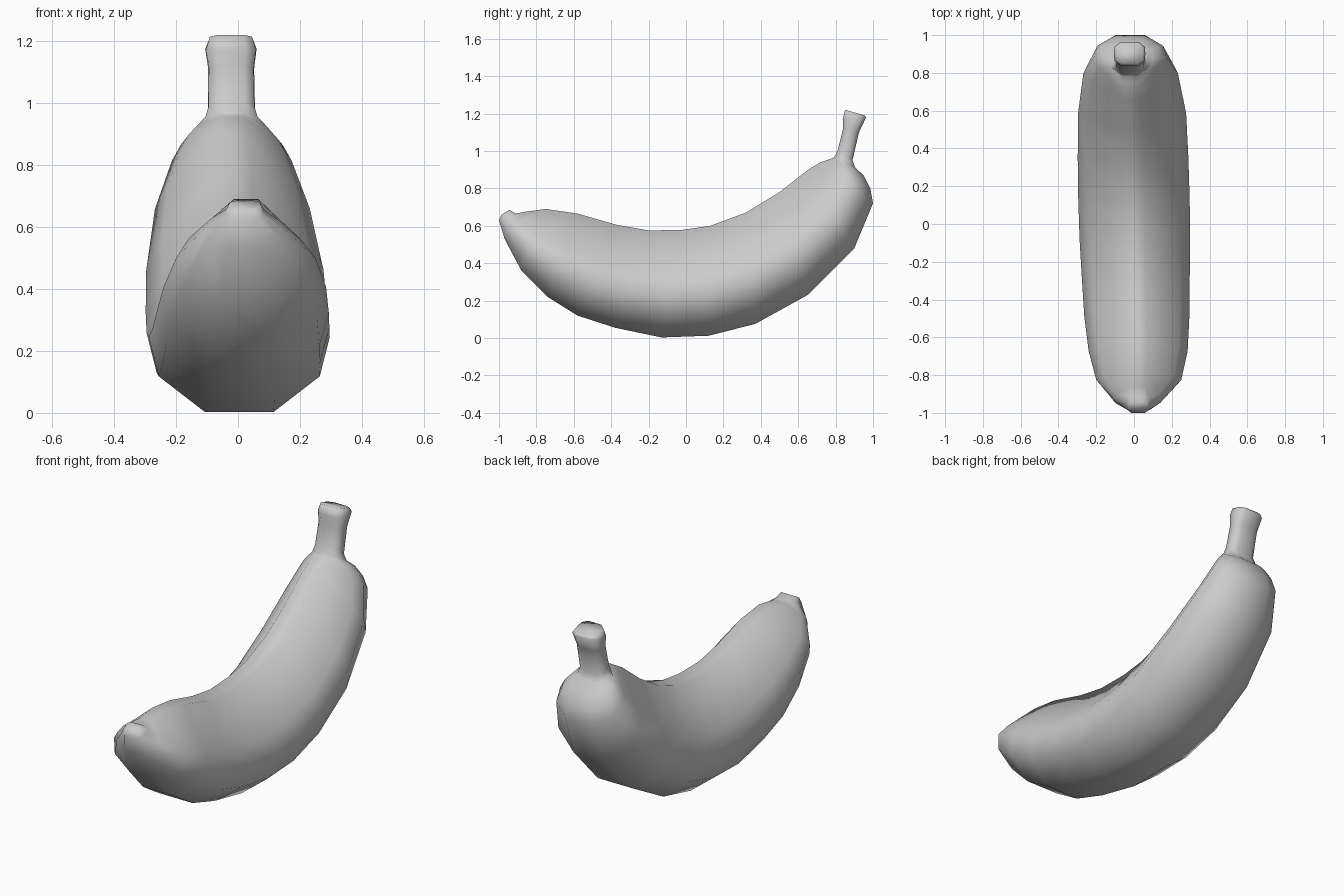
import bpy, bmesh

# half cross-sections: (sideways 0..1, bottom-to-top 0..1)
RIGHT = [(.38, 0), (.89, .2), (1, .42), (.82, .585), (.18, 1)]  # ridged on top
LEFT = [(.38, 0), (.89, .2), (1, .42), (.82, .615), (.17, 1)]
ROUND = [(.58, 0), (.97, .2), (1, .5), (.97, .8), (.58, 1)]     # blunt square

# stations: underside (y, z), topside (y, z), half width, centre x, roundness
RINGS = [
    # blossom tip
    (-.985, .66, -.945, .685, .05, .022, 1),
    (-1.0, .63, -.91, .665, .062, .022, 1),
    (-.97, .53, -.86, .675, .13, .02, .2),
    # curved body
    (-.88, .36, -.75, .69, .225, .025, 0),
    (-.74, .22, -.58, .665, .262, .022, 0),
    (-.58, .12, -.37, .605, .278, .015, 0),
    (-.38, .055, -.20, .575, .285, .01, 0),
    (-.13, .003, -.02, .578, .292, .004, 0),
    (.12, .012, .13, .60, .295, 0, 0),
    (.37, .075, .32, .67, .293, -.005, 0),
    (.65, .23, .50, .78, .286, -.01, 0),
    (.90, .48, .66, .905, .25, -.018, 0),
    (1.0, .72, .72, .94, .193, -.02, .1),
    (.985, .80, .75, .95, .164, -.02, .2),
    (.95, .87, .78, .96, .122, -.02, .4),
    # stem
    (.905, .91, .793, .968, .088, -.021, .9),
    (.89, .95, .81, 1.0, .076, -.021, 1),
    (.925, 1.10, .84, 1.12, .074, -.022, 1),
    (.963, 1.18, .838, 1.17, .083, -.023, 1),
    (.955, 1.19, .85, 1.22, .07, -.023, 1),
]


def blend(body, r):
    return [(a[0] + (b[0] - a[0]) * r, a[1] + (b[1] - a[1]) * r)
            for a, b in zip(body, ROUND)]


def ring_points(y0, z0, y1, z1, w, cx, r):
    loop = blend(RIGHT, r) + [(-u, v) for u, v in reversed(blend(LEFT, r))]
    return [(cx + u * w, y0 + (y1 - y0) * v, z0 + (z1 - z0) * v) for u, v in loop]


# loft the rings into one skin
bm = bmesh.new()
loops = [[bm.verts.new(p) for p in ring_points(*r)] for r in RINGS]
for a, b in zip(loops, loops[1:]):
    for i in range(len(a)):
        j = (i + 1) % len(a)
        bm.faces.new((a[i], a[j], b[j], b[i]))
bm.faces.new(loops[0])
bm.faces.new(loops[-1])
bmesh.ops.recalc_face_normals(bm, faces=bm.faces[:])
for f in bm.faces:
    f.smooth = True

mesh = bpy.data.meshes.new("banana")
bm.to_mesh(mesh)
bm.free()
bpy.context.collection.objects.link(bpy.data.objects.new("banana", mesh))
